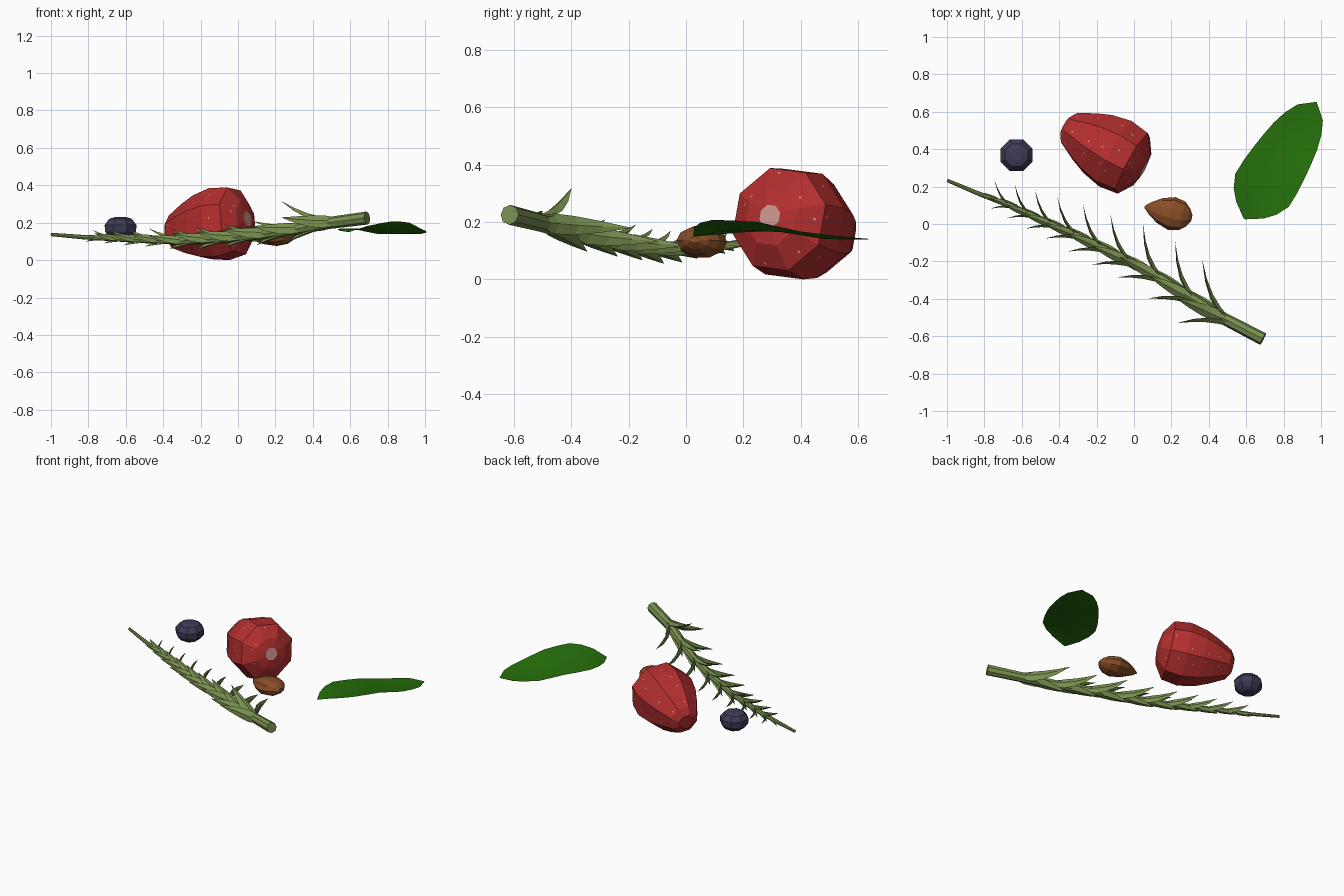
import bpy, bmesh, math, random
from mathutils import Vector as V

if "Cube" in bpy.data.objects:
    bpy.data.objects.remove(bpy.data.objects["Cube"])

random.seed(4)


def mat(name, col):
    m = bpy.data.materials.new(name)
    m.diffuse_color = (*col, 1)
    m.use_nodes = True
    m.node_tree.nodes["Principled BSDF"].inputs["Base Color"].default_value = m.diffuse_color
    return m


RED = mat("berry red", (0.45, 0.028, 0.028))
PALE = mat("pale pink", (0.62, 0.30, 0.27))
NAVY = mat("navy", (0.05, 0.043, 0.095))
BROWN = mat("nut brown", (0.25, 0.075, 0.02))
SAGE = mat("sage green", (0.19, 0.28, 0.08))
LEAF = mat("leaf green", (0.018, 0.155, 0.003))


def finish(bm, name, mats, smooth=False, recalc=True):
    if recalc:
        bmesh.ops.recalc_face_normals(bm, faces=bm.faces)
    me = bpy.data.meshes.new(name)
    bm.to_mesh(me)
    bm.free()
    for m in mats:
        me.materials.append(m)
    for p in me.polygons:
        p.use_smooth = smooth
    ob = bpy.data.objects.new(name, me)
    bpy.context.collection.objects.link(ob)
    return ob


def sweep(bm, rings, n, roll=0.0):
    """Join n-sided rings (centre, half axis u, half axis v); returns the end caps."""
    loops = []
    for c, u, v in rings:
        angs = [roll + 2 * math.pi * k / n for k in range(n)]
        loops.append([bm.verts.new(c + u * math.cos(a) + v * math.sin(a)) for a in angs])
    for a, b in zip(loops, loops[1:]):
        for k in range(n):
            j = (k + 1) % n
            bm.faces.new((a[k], a[j], b[j], b[k]))
    return bm.faces.new(loops[0][::-1]), bm.faces.new(loops[-1])


def lathe(bm, start, end, profile, n, roll=0.0, flat=1.0):
    """Profile of (fraction along axis, radius); flat squashes the vertical radius."""
    start, end = V(start), V(end)
    d = (end - start).normalized()
    side = d.cross(V((0, 0, 1)))
    side = side.normalized() if side.length > 0.01 else V((1, 0, 0))
    up = side.cross(d)
    return sweep(bm, [(start.lerp(end, t), side * r, up * r * flat) for t, r in profile], n, roll)


def interp(x, table):
    for (x0, y0), (x1, y1) in zip(table, table[1:]):
        if x <= x1:
            return y0 + (y1 - y0) * (x - x0) / (x1 - x0)
    return table[-1][1]


# Strawberry with pale cut end
bm = bmesh.new()
prof = [(0, .05), (.06, .095), (.25, .145), (.42, .18), (.64, .203), (.86, .188), (.975, .105), (1, .042)]
_, cap = lathe(bm, (-.37, .525, .16), (.052, .292, .237), prof, 8, math.radians(29))
cap.material_index = 1
low = min(v.co.z for v in bm.verts)
bmesh.ops.translate(bm, vec=(0, 0, -low), verts=bm.verts)
bmesh.ops.recalc_face_normals(bm, faces=bm.faces)

# Seeds: tiny plates lying on the long side faces
seeds = bmesh.new()
sides = [f for f in bm.faces if len(f.verts) == 4 and f.calc_area() > 0.005]
for f in sides:
    a, b, c, d = [v.co for v in f.verts]
    s, t = random.uniform(.15, .85), random.uniform(.15, .85)
    p = a.lerp(b, s).lerp(d.lerp(c, s), t) + f.normal * 0.002
    u = (b - a).normalized()
    w = f.normal.cross(u)
    seeds.faces.new([seeds.verts.new(p + q * 0.006) for q in (u, w, -u, -w)])
finish(bm, "strawberry", [RED, PALE])
finish(seeds, "strawberry_seeds", [PALE], recalc=False)

# Blueberry with a flat crown
bm = bmesh.new()
prof = [(0, .045), (.1, .066), (.35, .09), (.65, .092), (.92, .066), (1, .032)]
lathe(bm, (-.628, .368, .110), (-.628, .368, .230), prof, 8, math.pi / 8)
finish(bm, "blueberry", [NAVY])

# Almond
bm = bmesh.new()
prof = [(0, .006), (.12, .034), (.32, .068), (.58, .090), (.8, .078), (.93, .048), (1, .018)]
lathe(bm, (.057, .092, .122), (.308, .03, .138), prof, 10, 0, .64)
finish(bm, "almond", [BROWN])

# Broad leaf: a curved sheet either side of a midrib
bm = bmesh.new()
base, along, across = V((.59, .027, 0)), V((.525, .851, 0)), V((.851, -.525, 0))
width = [(0, .004), (.055, .085), (.11, .135), (.18, .168), (.27, .168), (.36, .160),
         (.44, .150), (.52, .137), (.6, .114), (.67, .08), (.734, .002)]
rib = [(0, .15), (.06, .16), (.15, .172), (.35, .166), (.52, .142), (.734, .14)]
tilt = [(0, 0), (.06, .025), (.16, .036), (.34, .037), (.52, .025), (.734, 0)]
rows = []
for s, w in width:
    row = []
    for k in (-1, -.5, 0, .5, 1):
        z = interp(s, rib) + interp(s, tilt) * (k if k > 0 else .1 * k)
        row.append(bm.verts.new(base + along * s + across * (w * k) + V((0, 0, z))))
    rows.append(row)
for a, b in zip(rows, rows[1:]):
    for k in range(4):
        bm.faces.new((a[k], a[k + 1], b[k + 1], b[k]))
finish(bm, "broad_leaf", [LEAF], smooth=True, recalc=False)

# Herb sprig stem, from cut end to thin tip
path = [V(p) for p in ((.69, -.615, .225), (.484, -.508, .198), (.32, -.405, .165), (.136, -.288, .138),
                       (-.077, -.176, .115), (-.29, -.07, .103), (-.505, .027, .108),
                       (-.665, .10, .115), (-.83, .162, .123), (-.998, .233, .137))]
UP = V((0, 0, 1))
bm = bmesh.new()
rings = []
for i, p in enumerate(path):
    d = (path[min(i + 1, 9)] - path[max(i - 1, 0)]).normalized()
    side = UP.cross(d).normalized()
    r = .035 - .026 * i / 9
    rings.append((p, side * r, d.cross(side) * r))
sweep(bm, rings, 8)
finish(bm, "sprig_stem", [SAGE])


def stem_at(x):
    """Point and direction of the stem at a given x."""
    for a, b in zip(path, path[1:]):
        if x >= b.x:
            return a.lerp(b, (a.x - x) / (a.x - b.x)), (b - a).normalized()


# Sprig needles: four curved blades at each node, shrinking toward the tip
bm = bmesh.new()
nodes = [.50, .32, .14, -.02, -.17, -.31, -.44, -.56, -.67]
for i, x in enumerate(nodes):
    k = 1 - .56 * i / (len(nodes) - 1)
    rise = .14 if i == 0 else .085
    # (offset along stem, reach along, sideways toward +y, up)
    for shift, reach, back, up in ((0, .27, .215, .01), (.03, .26, -.125, .05),
                                   (.01, .29, -.02, rise), (-.05, .24, .02, -.045)):
        p, d = stem_at(x + shift)
        right = d.cross(UP).normalized()
        out = right * back + right.cross(d) * up
        thick = out.normalized()
        flatdir = d.cross(thick)                 # blade width direction
        rings = []
        for u, w in ((0, .022), (.25, .036), (.5, .033), (.75, .021), (1, .001)):
            c = p + (d * reach * u + out * (.2 * u + .8 * u ** 2)) * k + thick * .01 * k
            rings.append((c, flatdir * w * k, thick * w * .45 * k))
        sweep(bm, rings, 4)
finish(bm, "sprig_needles", [SAGE])
